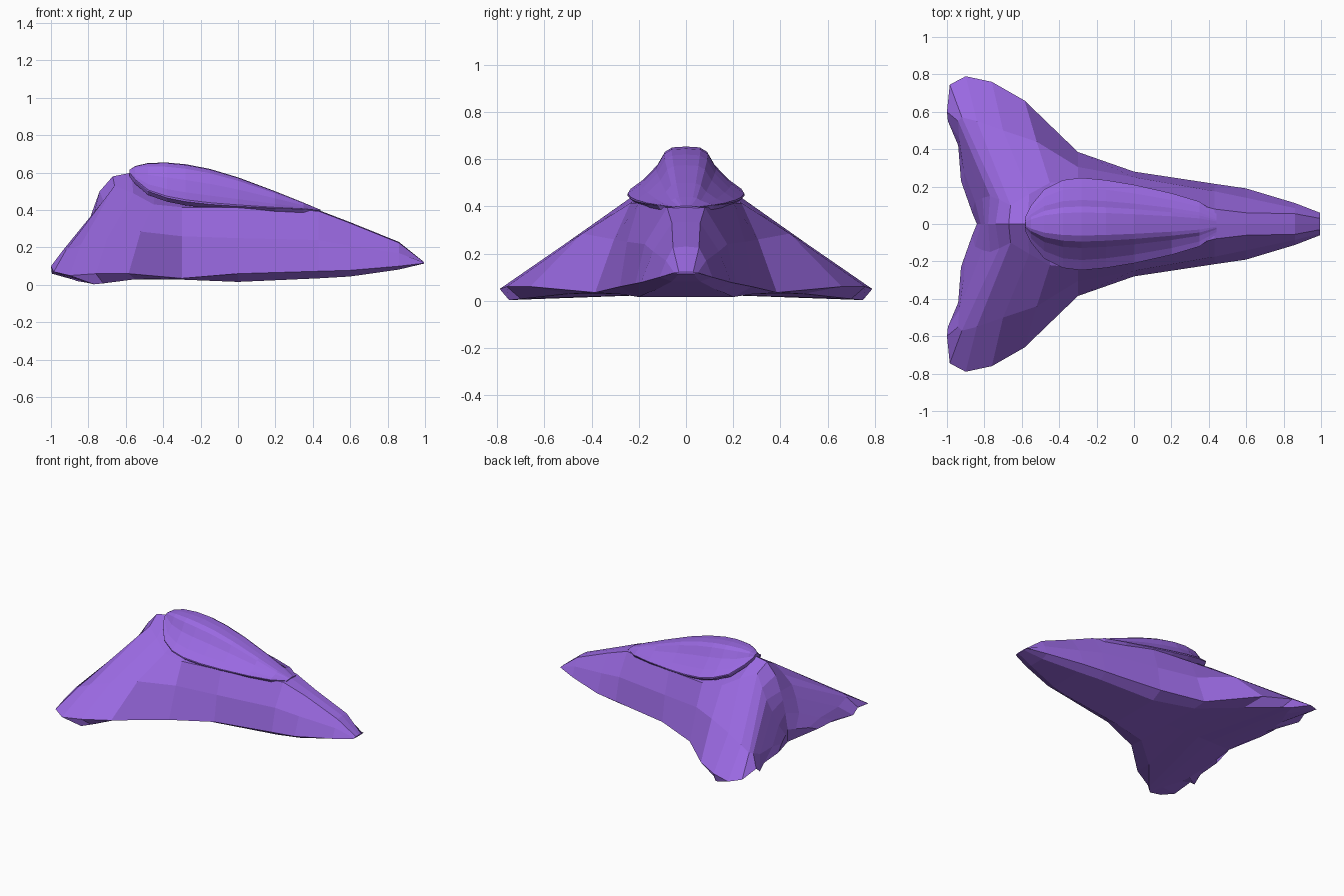
import bpy, bmesh

mat = bpy.data.materials.new("purple")
mat.diffuse_color = (0.32, 0.14, 0.75, 1)


def loft(name, sections):
    """Skin half sections (y >= 0), close the ends and mirror across y."""
    bm = bmesh.new()
    for side in (1, -1):
        rows = [[bm.verts.new((x, y * side, z)) for x, y, z in s] for s in sections]
        for a, b in zip(rows, rows[1:]):
            for i in range(len(a) - 1):
                bm.faces.new((a[i], a[i + 1], b[i + 1], b[i]))
        bm.faces.new(rows[0])
        bm.faces.new(rows[-1])
    bmesh.ops.remove_doubles(bm, verts=bm.verts, dist=0.0005)
    bmesh.ops.dissolve_degenerate(bm, dist=0.0005, edges=bm.edges)
    bmesh.ops.recalc_face_normals(bm, faces=bm.faces)
    me = bpy.data.meshes.new(name)
    bm.to_mesh(me)
    bm.free()
    me.materials.append(mat)
    ob = bpy.data.objects.new(name, me)
    bpy.context.collection.objects.link(ob)
    return ob


# Nose stations: x, spine z, then (y, z) of shoulder, flank, rim, keel edge
nose = [
    (0.995, .122, .03, .121, .05, .119, .06, .116, .03, .114),
    (0.86, .23, .055, .225, .085, .17, .112, .10, .06, .082),
    (0.60, .335, .06, .33, .14, .21, .19, .078, .13, .045),
    (0.43, .40, .08, .395, .175, .24, .215, .073, .16, .035),
    (0.00, .43, .20, .415, .25, .25, .28, .06, .20, .016),
    (-.30, .47, .235, .415, .305, .26, .385, .035, .28, .028),
]
sections = []
for x, zs, *p in nose:
    sections.append([(x, 0, zs)] + [(x, p[i], p[i + 1]) for i in (0, 2, 4, 6)]
                    + [(x, 0, p[7])])

# Wing stations fan around the tail: spine (x, z), then shoulder, ridge, rim, underside
wing = [
    ((-.45, .53), (-.45, .22, .43), (-.52, .44, .285), (-.585, .66, .06), (-.55, .5, .03)),
    ((-.57, .60), (-.56, .16, .49), (-.70, .50, .25), (-.76, .76, .06), (-.72, .70, .008)),
    ((-.67, .58), (-.66, .10, .53), (-.84, .55, .215), (-.90, .79, .05), (-.77, .75, .003)),
    ((-.74, .50), (-.72, .13, .45), (-.92, .57, .185), (-.985, .745, .07), (-.80, .65, .01)),
    ((-.78, .39), (-.77, .15, .38), (-.94, .55, .18), (-1.0, .60, .10), (-.86, .52, .02)),
    ((-.80, .33), (-.81, .14, .30), (-.935, .46, .14), (-.995, .55, .06), (-.87, .45, .025)),
    ((-.82, .24), (-.85, .12, .20), (-.91, .28, .12), (-.94, .42, .06), (-.87, .33, .03)),
    ((-.84, .12), (-.865, .06, .11), (-.90, .16, .09), (-.925, .23, .06), (-.86, .16, .03)),
]
for (x, z), *pts in wing:
    sections.append([(x, 0, z)] + pts + [(x, 0, .03)])
loft("hull", sections)

# Raised canopy: x, half width, lip z, top z
canopy = [
    (.44, .055, .398, .402), (.35, .12, .405, .44), (.20, .165, .41, .50),
    (.00, .21, .42, .575), (-.15, .235, .43, .62), (-.28, .247, .445, .645),
    (-.38, .235, .465, .654), (-.48, .185, .50, .652), (-.55, .10, .56, .635),
    (-.58, .04, .60, .615),
]
shape = [(0, 1), (.25, .98), (.38, .88), (.52, .58), (.78, .25), (1, .05), (1, 0)]
canopy_sections = []
for x, w, z0, z1 in canopy:
    s = [(x, w * a, z0 + (z1 - z0) * b) for a, b in shape]
    s += [(x, w * .88, z0 - .02), (x, 0, z0 - .02)]
    canopy_sections.append(s)
loft("canopy", canopy_sections)
